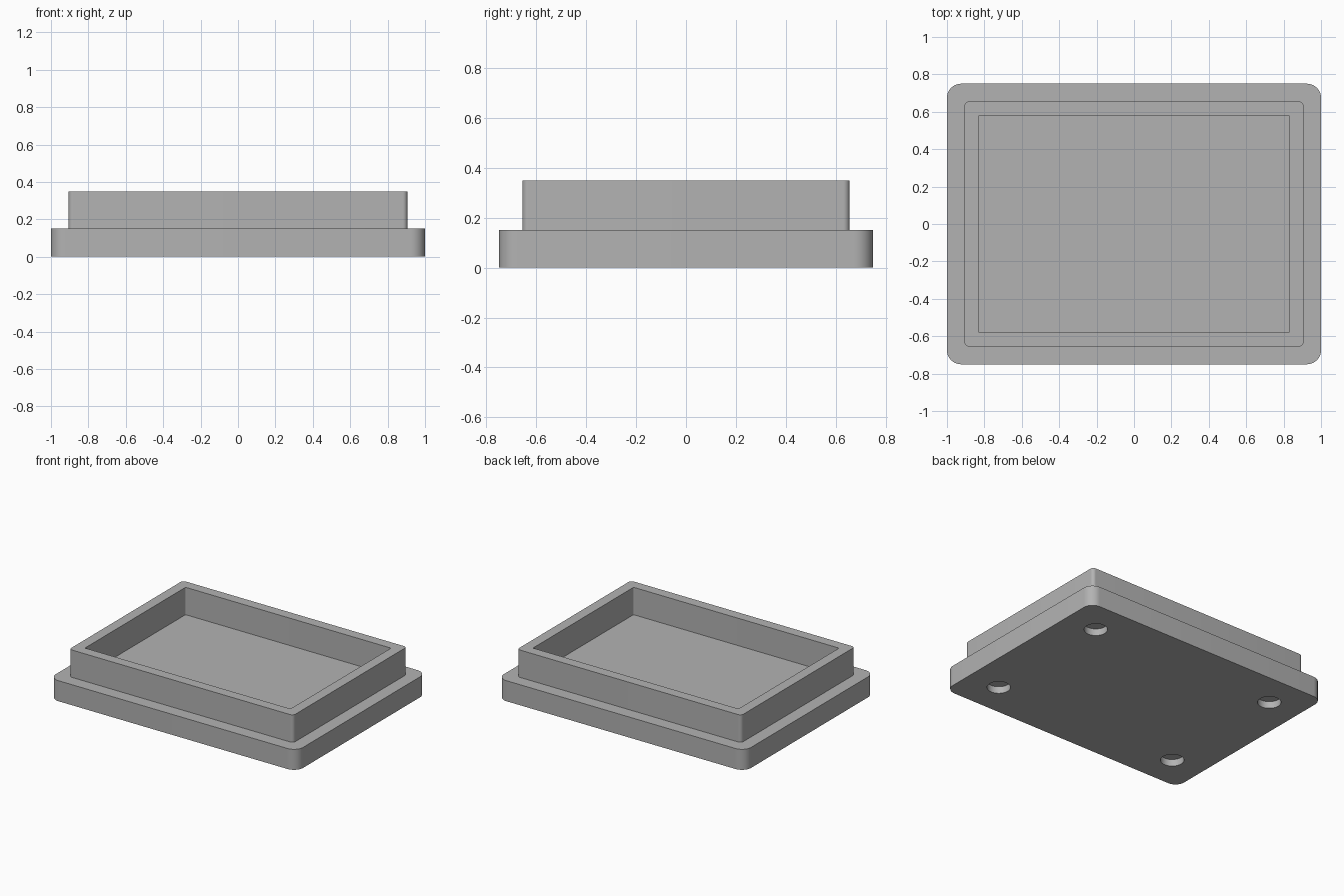
import bpy, bmesh
from math import sin, cos, pi, radians

cube = bpy.data.objects.get("Cube")
if cube:
    bpy.data.objects.remove(cube, do_unlink=True)

grey = bpy.data.materials.new("plain grey")
grey.use_nodes = True
colour = (0.45, 0.45, 0.45, 1)
grey.diffuse_color = colour
grey.node_tree.nodes["Principled BSDF"].inputs["Base Color"].default_value = colour

SEG = 10          # segments per rounded corner
PLATE_TOP = 0.15
RIM_TOP = 0.35


def rounded_loop(bm, half_x, half_y, radius, z):
    """Vertices of a rounded rectangle, counter-clockwise."""
    verts = []
    for i, (sx, sy) in enumerate([(1, 1), (-1, 1), (-1, -1), (1, -1)]):
        for k in range(SEG + 1):
            a = (i + k / SEG) * pi / 2
            verts.append(bm.verts.new((sx * (half_x - radius) + radius * cos(a),
                                       sy * (half_y - radius) + radius * sin(a), z)))
    return verts


def bridge(bm, a, b):
    """Quads between two loops of equal length."""
    n = len(a)
    for i in range(n):
        j = (i + 1) % n
        bm.faces.new((a[i], a[j], b[j], b[i]))


def finish(bm, name):
    bmesh.ops.recalc_face_normals(bm, faces=bm.faces)
    mesh = bpy.data.meshes.new(name)
    bm.to_mesh(mesh)
    bm.free()
    mesh.materials.append(grey)
    obj = bpy.data.objects.new(name, mesh)
    bpy.context.collection.objects.link(obj)
    return obj


def smooth(obj):
    bpy.ops.object.select_all(action='DESELECT')
    obj.select_set(True)
    bpy.context.view_layer.objects.active = obj
    bpy.ops.object.shade_smooth_by_angle(angle=radians(30))


# Base plate with rounded corners
bm = bmesh.new()
bottom = rounded_loop(bm, 1.0, 0.75, 0.075, 0)
top = rounded_loop(bm, 1.0, 0.75, 0.075, PLATE_TOP)
bridge(bm, bottom, top)
bm.faces.new(bottom[::-1])
bm.faces.new(top)
plate = finish(bm, "base_plate")

# Four shallow round foot recesses cut into the underside
FOOT_DEPTH = 0.05
bm = bmesh.new()
for x in (-0.75, 0.75):
    for y in (-0.5, 0.5):
        made = bmesh.ops.create_cone(bm, cap_ends=True, segments=48, radius1=0.078,
                                     radius2=0.078, depth=2 * FOOT_DEPTH)
        bmesh.ops.translate(bm, verts=made["verts"], vec=(x, y, 0))
cutter = finish(bm, "foot_recess_cutter")
cut = plate.modifiers.new("foot recesses", 'BOOLEAN')
cut.operation = 'DIFFERENCE'
cut.solver = 'EXACT'
cut.object = cutter
bpy.context.view_layer.objects.active = plate
bpy.ops.object.modifier_apply(modifier=cut.name)
bpy.data.objects.remove(cutter, do_unlink=True)
smooth(plate)

# Raised rim around the tray, open underneath where it meets the plate
bm = bmesh.new()
loops = [rounded_loop(bm, hx, hy, r, z) for hx, hy, r, z in (
    (0.906, 0.656, 0.025, PLATE_TOP),
    (0.906, 0.656, 0.025, RIM_TOP),
    (0.831, 0.581, 0.006, RIM_TOP),
    (0.831, 0.581, 0.006, PLATE_TOP))]
for lower, upper in zip(loops, loops[1:]):
    bridge(bm, lower, upper)
rim = finish(bm, "raised_rim")
smooth(rim)
